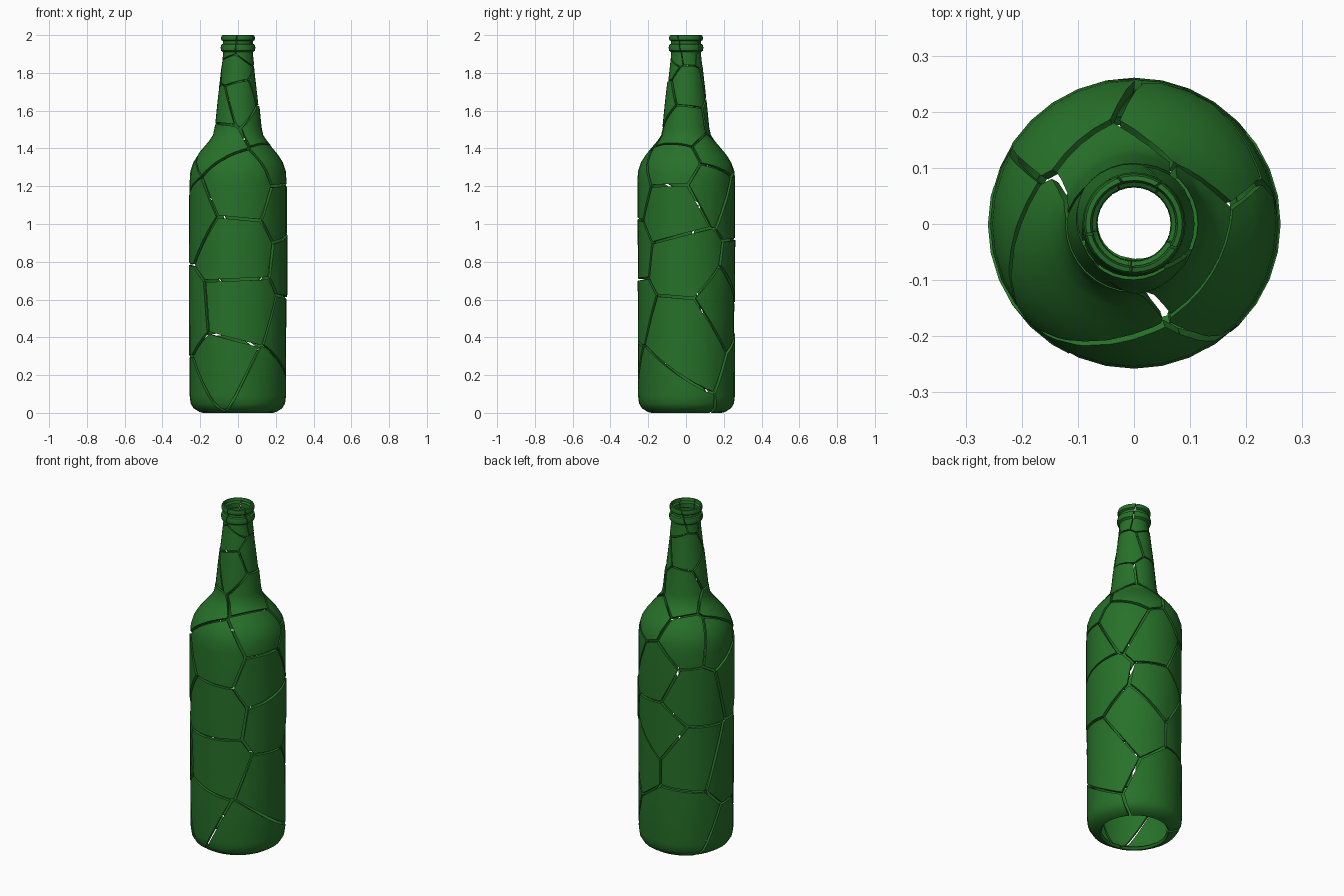
import bpy, bmesh, math, random
from mathutils import Vector

if "Cube" in bpy.data.objects:
    bpy.data.objects.remove(bpy.data.objects["Cube"])

random.seed(4)

green = bpy.data.materials.new("bottle_green")
green.diffuse_color = (0.02, 0.165, 0.022, 1)
green.use_nodes = True
green.node_tree.nodes["Principled BSDF"].inputs["Base Color"].default_value = green.diffuse_color

# Outer profile (radius, height); the base is open in the middle
PROFILE = [(0.175, 0.012), (0.185, 0.0), (0.205, 0.006), (0.235, 0.025), (0.25, 0.05),
           (0.255, 0.09), (0.256, 0.5), (0.257, 0.9), (0.257, 1.22), (0.253, 1.28),
           (0.238, 1.325), (0.213, 1.365), (0.18, 1.405), (0.15, 1.44), (0.13, 1.47),
           (0.121, 1.51), (0.107, 1.65), (0.092, 1.78), (0.079, 1.9), (0.079, 1.91),
           (0.09, 1.918), (0.092, 1.935), (0.088, 1.95), (0.079, 1.954), (0.079, 1.968),
           (0.088, 1.974), (0.09, 1.985), (0.086, 1.998), (0.078, 2.0)]
SEGMENTS = 32

# Shard centres: (angle in degrees, height), grouped by part
SHARDS = {
    "body_shard": [(-110, .24), (-55, .12), (-165, .08), (-92, .55), (-95, .86), (-88, 1.2),
                   (2, .80), (-160, 1.05), (-168, .52), (-5, .42), (-14, 1.08), (35, 1.2),
                   (55, .6), (135, .98), (130, .6), (120, .22), (85, .74), (80, 1.1)],
    "shoulder_shard": [(130, 1.29), (170, 1.27), (-15, 1.33), (50, 1.38), (-150, 1.44)],
    "neck_shard": [(-85, 1.67), (0, 1.53), (10, 1.72), (110, 1.55), (130, 1.76),
                   (-150, 1.63), (-110, 1.83)],
    "lip_shard": [(-60, 1.94), (15, 1.96), (85, 1.94), (150, 1.965), (-135, 1.95)],
}


def radius_at(z):
    for (r0, z0), (r1, z1) in zip(PROFILE[1:], PROFILE[2:]):
        if z0 <= z <= z1:
            return r0 + (r1 - r0) * (z - z0) / max(z1 - z0, 1e-6)
    return PROFILE[-1][0]


def lathe():
    """Spin the profile into one open bottle skin."""
    bm = bmesh.new()
    rings = []
    for r, z in PROFILE:
        rings.append([bm.verts.new((r * math.cos(2 * math.pi * i / SEGMENTS),
                                    r * math.sin(2 * math.pi * i / SEGMENTS), z))
                      for i in range(SEGMENTS)])
    for a, b in zip(rings, rings[1:]):
        for i in range(SEGMENTS):
            j = (i + 1) % SEGMENTS
            bm.faces.new((a[i], a[j], b[j], b[i]))
    return bm


def seed_point(angle, z):
    t, r = math.radians(angle), radius_at(z)
    return Vector((r * math.cos(t), r * math.sin(t), z))


seeds = [(part, seed_point(a, z)) for part, pts in SHARDS.items() for a, z in pts]
counts = {}

for part, p in seeds:
    # Cut the skin back to the region nearest this shard centre, leaving a crack
    bm = lathe()
    gap = 0.002 if part == "lip_shard" else 0.0065 if part != "neck_shard" else 0.004
    for _, q in seeds:
        if q == p:
            continue
        n = (q - p).normalized()
        bmesh.ops.bisect_plane(bm, geom=bm.verts[:] + bm.edges[:] + bm.faces[:], dist=1e-5,
                               plane_co=(p + q) / 2 - n * gap, plane_no=n, clear_outer=True)
    if not bm.faces:
        bm.free()
        continue
    # Nudge the shard slightly out of place
    if part != "lip_shard":
        out = Vector((p.x, p.y, 0)).normalized() * random.uniform(-0.002, 0.005)
        bmesh.ops.translate(bm, verts=bm.verts[:], vec=out)
    counts[part] = counts.get(part, 0) + 1
    name = f"{part}_{counts[part]:02d}"
    mesh = bpy.data.meshes.new(name)
    bm.to_mesh(mesh)
    bm.free()
    mesh.materials.append(green)
    obj = bpy.data.objects.new(name, mesh)
    bpy.context.collection.objects.link(obj)

    # Glass thickness
    mod = obj.modifiers.new("glass_thickness", 'SOLIDIFY')
    mod.thickness = 0.014 if part == "lip_shard" else 0.018
    mod.offset = -1
    bpy.ops.object.select_all(action='DESELECT')
    obj.select_set(True)
    bpy.context.view_layer.objects.active = obj
    bpy.ops.object.modifier_apply(modifier=mod.name)
    bpy.ops.object.shade_smooth_by_angle(angle=math.radians(35))
